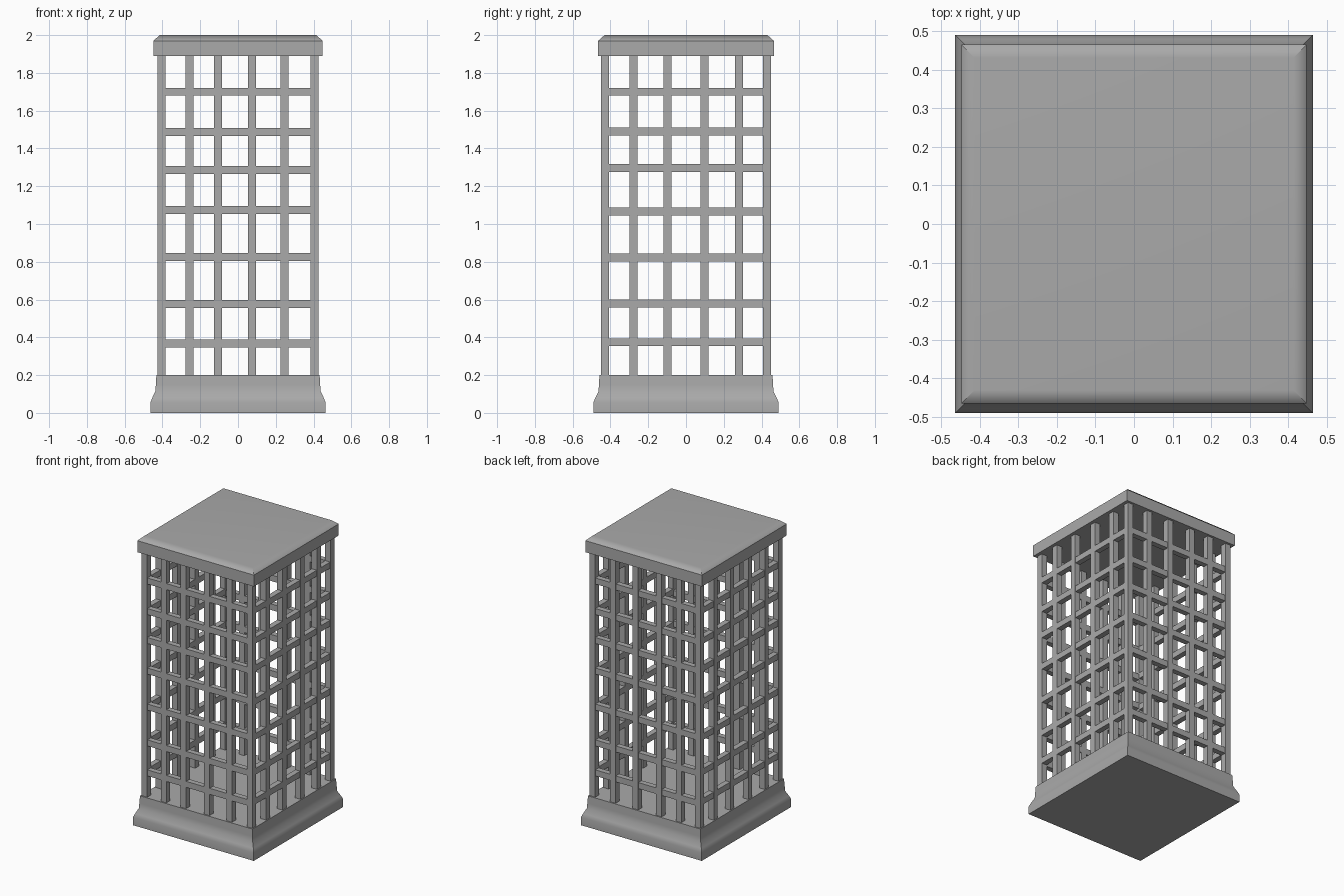
import bpy, bmesh, math

old = bpy.data.objects.get("Cube")
if old:
    bpy.data.objects.remove(old, do_unlink=True)

grey = bpy.data.materials.new("plain_grey")
grey.use_nodes = True
colour = (0.4, 0.4, 0.4, 1)
grey.diffuse_color = colour
grey.node_tree.nodes["Principled BSDF"].inputs["Base Color"].default_value = colour


def finish(name, bm):
    bmesh.ops.recalc_face_normals(bm, faces=bm.faces)
    mesh = bpy.data.meshes.new(name)
    bm.to_mesh(mesh)
    bm.free()
    mesh.materials.append(grey)
    ob = bpy.data.objects.new(name, mesh)
    bpy.context.collection.objects.link(ob)
    return ob


def box(name, x, y, z):
    """Box from three (low, high) ranges."""
    bm = bmesh.new()
    bmesh.ops.create_cube(bm, size=1)
    for v in bm.verts:
        v.co = [r[0] if c < 0 else r[1] for c, r in zip(v.co, (x, y, z))]
    return finish(name, bm)


def moulding(name, half_x, half_y, profile):
    """Solid rectangular block whose sides follow (inset, height) pairs."""
    bm = bmesh.new()
    rings = []
    for inset, z in profile:
        hx, hy = half_x - inset, half_y - inset
        rings.append([bm.verts.new((sx * hx, sy * hy, z))
                      for sx, sy in ((-1, -1), (1, -1), (1, 1), (-1, 1))])
    for a, b in zip(rings, rings[1:]):
        for i in range(4):
            j = (i + 1) % 4
            bm.faces.new((a[i], a[j], b[j], b[i]))
    bm.faces.new(rings[0])
    bm.faces.new(rings[-1])
    ob = finish(name, bm)
    bpy.ops.object.select_all(action="DESELECT")
    ob.select_set(True)
    bpy.context.view_layer.objects.active = ob
    bpy.ops.object.shade_smooth_by_angle(angle=math.radians(46))
    mod = ob.modifiers.new("face_weighted_normals", "WEIGHTED_NORMAL")
    mod.keep_sharp = True
    return ob


# Flared plinth and bevelled cap
moulding("base", 0.464, 0.49,
         [(0, 0), (0, 0.055), (0.01, 0.08), (0.027, 0.115), (0.029, 0.15), (0.032, 0.2)])
moulding("cap", 0.448, 0.465, [(0, 1.89), (0, 1.97), (0.034, 2)])

# Cage dimensions
X, Y, T = 0.425, 0.449, 0.042
LOW, HIGH = 0.19, 1.9
span = (LOW, HIGH)

# Corner posts
for sx, side in ((-1, "right"), (1, "left")):
    for sy, end in ((-1, "front"), (1, "back")):
        box(f"{end}_{side}_corner_post", sorted((sx * X, sx * (X - T))),
            sorted((sy * Y, sy * (Y - T))), span)

# Lattice walls: upright posts and horizontal rails, mirrored to the far side
front_posts = (-0.257, -0.106, 0.074, 0.247)
side_posts = (-0.278, -0.097, 0.099, 0.28)
front_rails = (0.368, 0.576, 0.825, 1.075, 1.287, 1.488, 1.7)
side_rails = (0.374, 0.579, 0.822, 1.066, 1.297, 1.489, 1.7)
h, gap = T / 2, 0.002

for s, name in ((-1, "front"), (1, "back")):
    depth = sorted((s * Y, s * (Y - T)))
    rail_depth = sorted((s * (Y - gap), s * (Y - T + gap)))
    for i, x in enumerate(front_posts):
        box(f"{name}_post_{i + 1}", (x - h, x + h), depth, span)
    for i, z in enumerate(front_rails):
        box(f"{name}_rail_{i + 1}", (h - X, X - h), rail_depth, (z - h, z + h))

for s, name in ((-1, "right"), (1, "left")):
    depth = sorted((s * X, s * (X - T)))
    rail_depth = sorted((s * (X - gap), s * (X - T + gap)))
    for i, y in enumerate(side_posts):
        box(f"{name}_post_{i + 1}", depth, (y - h, y + h), span)
    for i, z in enumerate(side_rails):
        box(f"{name}_rail_{i + 1}", rail_depth, (h - Y, Y - h), (z - h, z + h))
